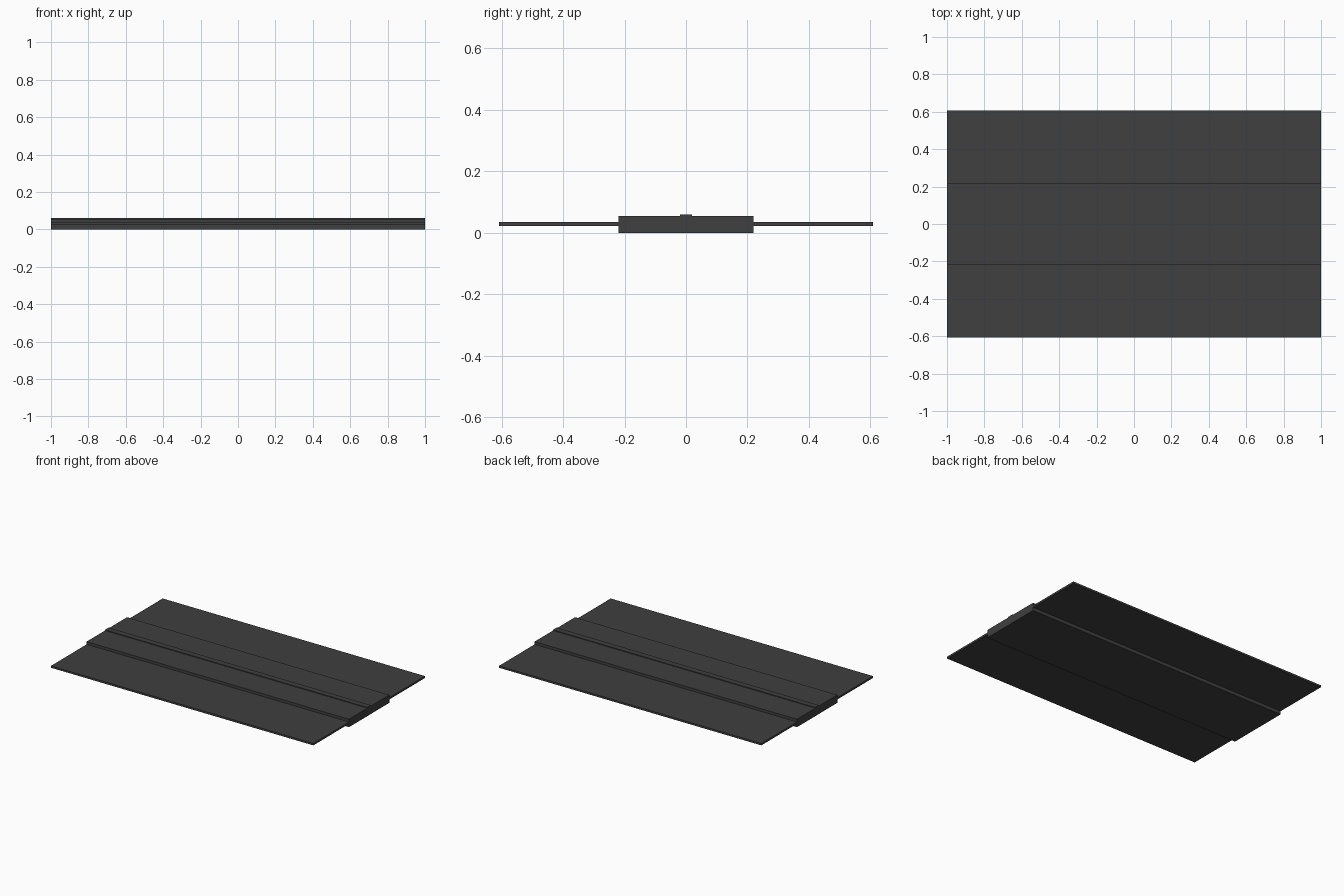
import bpy

if "Cube" in bpy.data.objects:
    bpy.data.objects.remove(bpy.data.objects["Cube"])

dark = bpy.data.materials.new("dark_grey")
dark.diffuse_color = (0.05, 0.05, 0.05, 1)
dark.use_nodes = True
dark.node_tree.nodes["Principled BSDF"].inputs["Base Color"].default_value = dark.diffuse_color


def slab(name, y0, y1, z0, z1, length=2.0):
    """Full-length box running along x."""
    bpy.ops.mesh.primitive_cube_add(size=1, location=(0, (y0 + y1) / 2, (z0 + z1) / 2))
    ob = bpy.context.object
    ob.name = name
    ob.scale = (length, y1 - y0, z1 - z0)
    bpy.ops.object.transform_apply(location=True, rotation=True, scale=True)
    ob.data.materials.append(dark)
    return ob


# Thick central bar
slab("centre_bar", -0.22, 0.22, 0.0, 0.055)

# Low raised strip along the middle
slab("top_strip", -0.02, 0.02, 0.055, 0.06)

# Thin side plates, mirrored front to back
plates = slab("side_plates", 0.22, 0.608, 0.023, 0.036)
mirror = plates.modifiers.new("mirror", 'MIRROR')
mirror.use_axis = (False, True, False)
